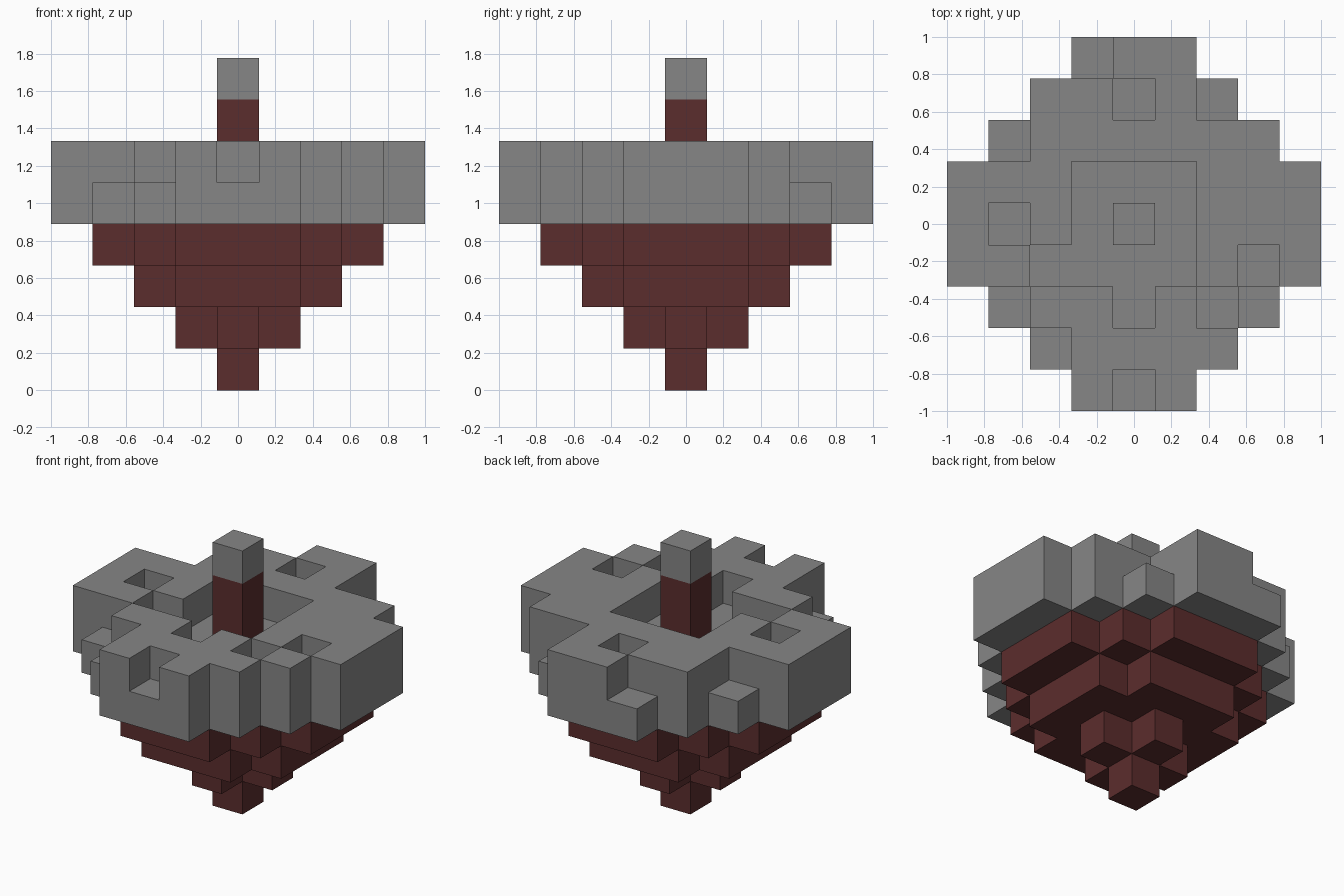
import bpy
import bmesh
from mathutils import Vector

cube = bpy.data.objects.get("Cube")
if cube:
    bpy.data.objects.remove(cube, do_unlink=True)

UNIT = 2 / 9  # edge of one block


def make_material(name, color):
    mat = bpy.data.materials.new(name)
    mat.use_nodes = True
    mat.diffuse_color = color
    bsdf = next(n for n in mat.node_tree.nodes if n.type == 'BSDF_PRINCIPLED')
    bsdf.inputs["Base Color"].default_value = color
    return mat


grey = make_material("stone_grey", (0.24, 0.24, 0.24, 1))
red = make_material("dark_red", (0.105, 0.026, 0.026, 1))


def disc(widths):
    """Stepped disc: half width of each row, counted outwards from the middle."""
    return {(x, y) for y in range(1 - len(widths), len(widths))
            for x in range(-widths[abs(y)], widths[abs(y)] + 1)}


def layer(cells, z):
    return {(x, y, z) for x, y in cells}


wide = disc([4, 4, 3, 2, 1])

# Blocks left out of the top layer: central pit, sockets and broken edges
pit = {(x, y) for x in range(-1, 2) for y in range(-1, 2)} | {(-2, -1), (0, -2)}
sockets = {(-3, 0), (0, 3), (3, -1), (2, -2)}
chips = {(0, -4), (-3, -2), (-2, -3), (-3, 2), (-1, 4), (2, 3)}

parts = {
    "bottom_tip": (layer(disc([0]), 0), red),
    "lower_tier": (layer(disc([1, 0]), 1), red),
    "middle_tier": (layer(disc([2, 2, 1]), 2), red),
    "upper_tier": (layer(disc([3, 3, 2, 1]), 3), red),
    "deck": (layer(wide, 4), grey),
    "rim": (layer(wide - pit - sockets - chips, 5), grey),
    "post": ({(0, 0, 5), (0, 0, 6)}, red),
    "post_cap": ({(0, 0, 7)}, grey),
}
filled = set().union(*(cells for cells, _ in parts.values()))


def build_part(name, cells, mat):
    """Joins blocks into one shell, keeping only the faces open to the air."""
    bm = bmesh.new()
    for cell in sorted(cells):
        center = Vector(cell) + Vector((0, 0, 0.5))
        for axis in range(3):
            for sign in (-1, 1):
                n = Vector((0, 0, 0))
                n[axis] = sign
                if tuple(int(a + b) for a, b in zip(cell, n)) in filled:
                    continue
                u = Vector((0, 0, 0))
                u[(axis + 1) % 3] = 1
                v = n.cross(u)
                corners = (-u - v, u - v, u + v, v - u)
                bm.faces.new([bm.verts.new((center + (n + c) / 2) * UNIT)
                              for c in corners])
    bmesh.ops.remove_doubles(bm, verts=bm.verts, dist=0.001)
    mesh = bpy.data.meshes.new(name)
    bm.to_mesh(mesh)
    bm.free()
    mesh.materials.append(mat)
    bpy.context.collection.objects.link(bpy.data.objects.new(name, mesh))


for part_name, (part_cells, part_mat) in parts.items():
    build_part(part_name, part_cells, part_mat)
